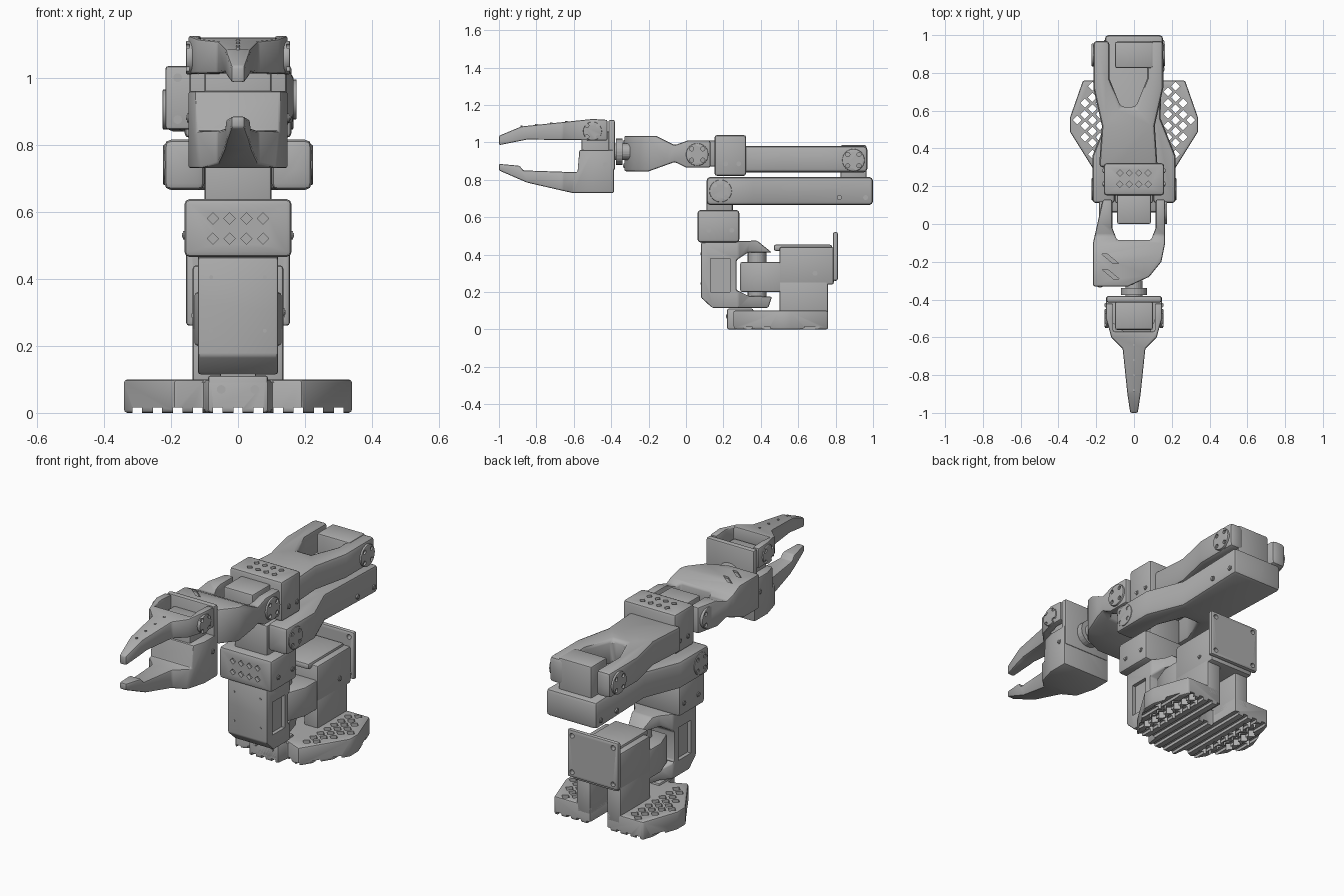
import bpy, bmesh, math
from mathutils import Vector

cube = bpy.data.objects.get("Cube")
if cube:
    bpy.data.objects.remove(cube)

grey = bpy.data.materials.new("plain grey")
grey.use_nodes = True
colour = (.42, .42, .42, 1)
grey.diffuse_color = colour
grey.node_tree.nodes["Principled BSDF"].inputs["Base Color"].default_value = colour


# ---- helpers ----
def place(u, v, w, axis):
    return {"x": (w, u, v), "y": (u, w, v), "z": (u, v, w)}[axis]


def prism(name, outline, axis, start, end):
    """Extrude a flat outline along an axis."""
    bm = bmesh.new()
    face = bm.faces.new([bm.verts.new(place(u, v, start, axis)) for u, v in outline])
    extruded = bmesh.ops.extrude_face_region(bm, geom=[face])["geom"]
    moved = [item for item in extruded if isinstance(item, bmesh.types.BMVert)]
    bmesh.ops.translate(bm, vec=Vector(place(0, 0, end - start, axis)), verts=moved)
    bmesh.ops.recalc_face_normals(bm, faces=bm.faces)
    mesh = bpy.data.meshes.new(name)
    bm.to_mesh(mesh)
    bm.free()
    mesh.materials.append(grey)
    part = bpy.data.objects.new(name, mesh)
    bpy.context.collection.objects.link(part)
    return part


def cylinder(name, u, v, radius, axis, start, end, sides=24):
    angles = [math.tau * i / sides for i in range(sides)]
    ring = [(u + radius * math.cos(angle), v + radius * math.sin(angle)) for angle in angles]
    return prism(name, ring, axis, start, end)


def rect(left, right, low, high):
    return [(left, low), (right, low), (right, high), (left, high)]


def mirror(half):
    return half + [(-x, y) for x, y in reversed(half)]


def apply(part, modifier):
    bpy.context.view_layer.objects.active = part
    bpy.ops.object.modifier_apply(modifier=modifier.name)


def boolean(part, tools, operation="DIFFERENCE"):
    for tool in tools:
        modifier = part.modifiers.new("boolean", "BOOLEAN")
        modifier.object, modifier.operation, modifier.solver = tool, operation, "EXACT"
        apply(part, modifier)
        bpy.data.objects.remove(tool)
    return part


def soft(part, width=.01):
    """Round the hard edges and shade smooth."""
    modifier = part.modifiers.new("bevel", "BEVEL")
    modifier.width, modifier.segments = width, 2
    modifier.limit_method, modifier.angle_limit = "ANGLE", math.radians(35)
    apply(part, modifier)
    bpy.ops.object.select_all(action="DESELECT")
    part.select_set(True)
    bpy.ops.object.shade_smooth_by_angle(angle=math.radians(35))
    return part


def block(name, half, front, back, low, high, width=.01):
    """Rounded box centred on x."""
    return soft(prism(name, rect(front, back, low, high), "x", -half, half), width)


def carved(name, side, top, width=.01):
    """Solid with the given side (y, z) and top (x, y) outlines."""
    part = prism(name, side, "x", -1, 1)
    return soft(boolean(part, [prism("outline", top, "z", -1, 2)], "INTERSECT"), width)


def diamond(u, v, radius, axis, start, end):
    return cylinder("hole", u, v, radius, axis, start, end, sides=4)


def screw(u, v, axis, at, out):
    """Thin washer with a raised hex head."""
    cylinder("screw_washer", u, v, .013, axis, at - .004 * out, at + .004 * out, sides=16)
    cylinder("screw_head", u, v, .008, axis, at, at + .007 * out, sides=6)


def joint_disc(y, z, x, radius=.06):
    """Round pod on the side of an arm, with four holes."""
    side = math.copysign(1, x)
    pod = soft(cylinder("joint_disc", y, z, radius, "x", x - .01 * side, x + .01 * side), .004)
    boolean(pod, [cylinder("hole", y + dy, z + dz, .011, "x", x, x + side, sides=12)
                  for dy in (-.03, .03) for dz in (-.03, .03)])


# ---- base ----
foot = mirror([(.09, .22), (.1, .29), (.19, .25), (.34, .49), (.34, .56), (.27, .76), (.05, .76), (.05, .58)])
base = soft(prism("base_foot", foot, "z", 0, .1))
holes = []
for side in (-1, 1):
    for column in range(4):
        for row in range(7):
            x = .18 + .04 * column
            y = .34 + .06 * row + .03 * (column % 2)
            if x < .32 - abs(y - .53) / 2:
                holes.append(diamond(side * x, y, .024, "z", -1, 1))
channels = [prism("channel", rect(x - .014, x + .014, -1, .016), "y", 0, 1)
            for x in (.06 * step for step in range(-5, 6))]
boolean(base, holes + channels)
block("base_front_block", .09, .22, .36, .016, .112)
for x in (-.05, .05):
    screw(x, .07, "y", .22, -1)

# ---- pedestal and turning motor housing ----
for side in (-1, 1):
    wall = [(side * .05, .5), (side * .135, .5), (side * .135, .76), (side * .05, .76)]
    soft(prism("pedestal_wall", wall, "z", .05, .26))
block("motor_housing", .135, .5, .79, .24, .44)
carved("housing_nose", rect(.29, .53, .2, .36), mirror([(.09, .29), (.13, .4), (.13, .53)]))
block("housing_lid", .1, .47, .78, .42, .453)
plate = soft(prism("rear_plate", rect(-.155, .155, .26, .52), "y", .785, .812))
boolean(plate, [cylinder("hole", x, z, .013, "y", 0, 1, sides=16) for x in (-.125, .125) for z in (.29, .49)])
screw(.69, .3, "x", .135, 1)
cylinder("turning_axle", 0, .38, .05, "z", .16, .42)

# ---- turning yoke ----
yoke_side = [(.08, .17), (.14, .115), (.44, .115), (.46, .175), (.33, .18), (.27, .21),
             (.27, .37), (.33, .41), (.46, .41), (.38, .475), (.08, .465)]
yoke = carved("turning_yoke", yoke_side, mirror([(.12, .08), (.12, .28), (.075, .34), (.04, .46)]))
boolean(yoke, [prism("pocket", rect(.13, .235, .2, .38), "x", side * .1, side) for side in (-1, 1)])
for x in (-.08, .08):
    for z in (.245, .405):
        cylinder("yoke_rivet", x, z, .006, "y", .077, .085, sides=12)


# ---- shoulder and elbow brackets ----
def bracket(name, front, back, low, high, axis, surface, rows):
    part = block(name, .16, front, back, low, high, .016)
    boolean(part, [diamond(-.075 + .05 * column, row, .017, axis, surface - .02, surface + .02)
                   for column in range(4) for row in rows])
    for y in (front + .06, back - .04):
        for side in (-1, 1):
            screw(y, low + .065, "x", side * .16, side)


bracket("shoulder_bracket", .062, .285, .465, .638, "y", .062, (.52, .58))
bracket("elbow_bracket", .152, .322, .82, 1.04, "z", 1.04, (.21, .27))

# ---- motors at the joints ----
block("shoulder_motor", .1, .11, .25, .6, .8)
block("elbow_motor", .1, .825, .965, .74, .985)
block("wrist_motor", .09, 0, .16, .87, 1.01)
block("gripper_motor", .1, -.56, -.41, .85, 1.06)


# ---- arms ----
def fork(tip, way, reach, half, shift=0):
    """Top outline of an arm: two prongs at the tip, a waist, then a box end."""
    half_outline = [(.04, .35), (.1, .2), (.1, 0), (half, 0), (half, .25), (.14, .45), (.155, reach)]
    return [(x + shift, tip + way * along) for x, along in mirror(half_outline)]


carved("lower_arm", rect(.11, 1, .665, .815), fork(.11, 1, .89, .22), .02)
carved("upper_arm", rect(.3, .97, .84, .98), fork(.97, -1, .67, .185, -.03), .02)
for side in (-1, 1):
    joint_disc(.185, .74, side * .214)
    for y in (.82, .96):
        screw(y, .705, "x", side * .155, side)
joint_disc(.895, .905, .155)
joint_disc(.895, .905, -.215)

# ---- wrist ----
wrist_side = [(-.33, .845), (-.2, .845), (-.06, .895), (0, .865), (.13, .865),
              (.13, 1.01), (.01, 1.01), (-.06, .985), (-.16, 1.035), (-.33, 1.035)]
prongs = mirror([(.165, .13), (.115, .13), (.115, -.02), (.09, -.085)])
wrist_top = prongs + [(-.217, -.1), (-.217, -.33), (-.03, -.33), (.08, -.28), (.145, -.2), (.165, -.1)]
wrist_top.remove((-.165, .13))
wrist_top.insert(wrist_top.index((-.217, -.1)), (-.165, .13))
wrist = carved("wrist_fork", wrist_side, wrist_top)
boolean(wrist, [prism("slot", [(-.17, y), (-.14, y), (-.08, y - .05), (-.11, y - .05)], "z", 1.025, 2)
                for y in (-.16, -.24)])
for z in (.875, 1):
    screw(-.18, z, "y", -.33, -1)
for x in (-.175, .165):
    joint_disc(.06, .935, x)
cylinder("wrist_roll_axle", 0, .95, .045, "y", -.4, -.3)
cylinder("wrist_roll_disc", 0, .95, .07, "y", -.375, -.34)

# ---- gripper ----
block("gripper_back_plate", .145, -.415, -.38, .85, 1.12)
jaw_half = [(.02, -1), (.035, -.9), (.06, -.66), (.12, -.6), (.148, -.5)]
lower_side = [(-1, .885), (-.89, .875), (-.87, .85), (-.58, .84), (-.57, .96), (-.385, .96),
              (-.385, .73), (-.61, .73), (-.85, .785), (-1, .85)]
upper_side = [(-1, .985), (-.85, 1.015), (-.42, 1.01), (-.42, 1.12), (-.5, 1.125), (-.88, 1.085), (-1, 1.035)]
carved("lower_jaw", lower_side, mirror(jaw_half + [(.148, -.385)]), .008)
carved("upper_jaw", upper_side, mirror(jaw_half + [(.148, -.42), (.11, -.42), (.11, -.57)]), .008)
for step in range(4):
    along = .08 * step
    cylinder("jaw_rivet", 0, along - .88, .006, "z", 1.04, 1.09 + along / 10, sides=12)
for side in (-1, 1):
    joint_disc(-.5, 1.06, side * .145, .05)
    screw(-.43, .88, "x", side * .148, side)
